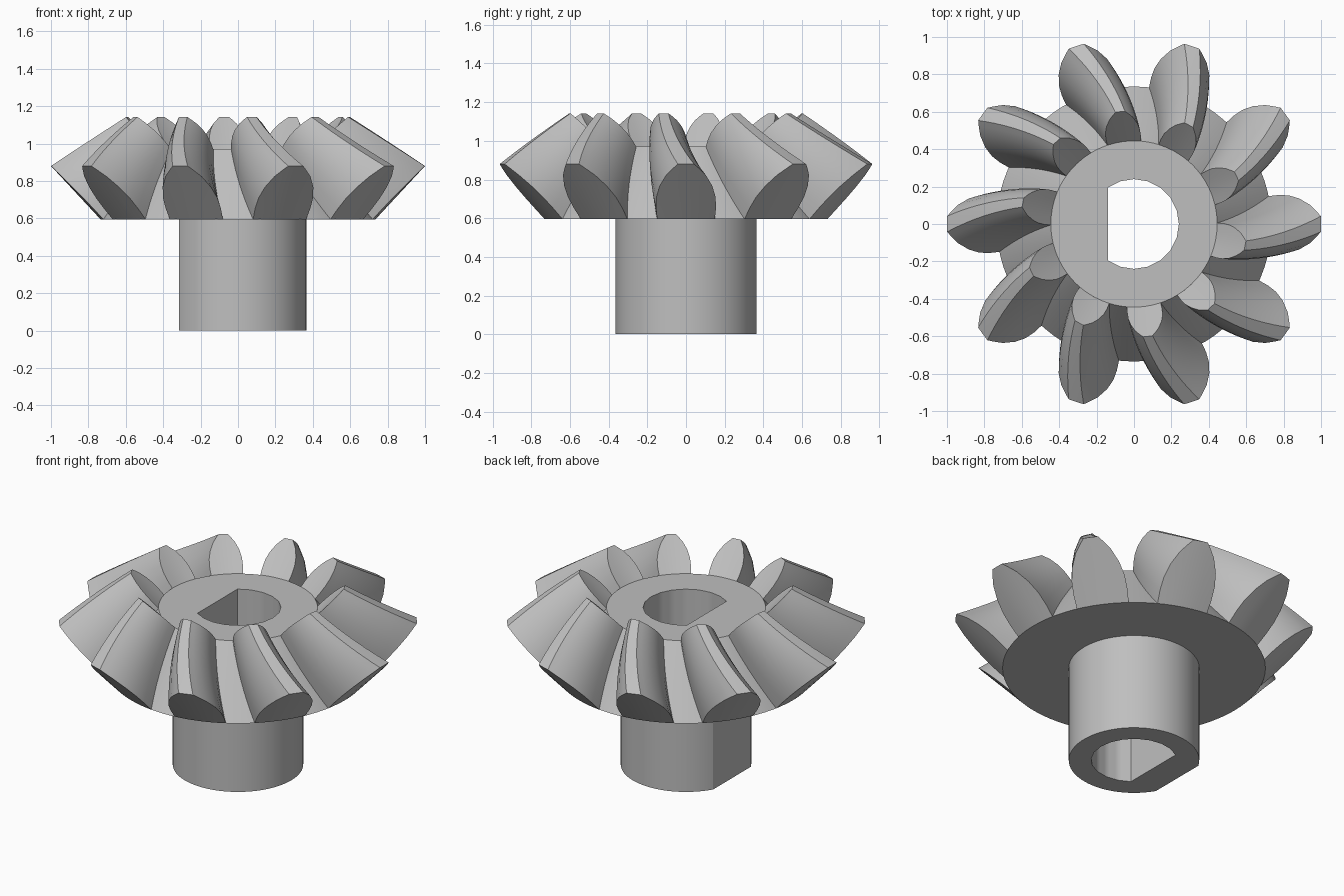
import bpy, bmesh
from math import sin, cos, pi, acos, radians, tau

cube = bpy.data.objects.get("Cube")
if cube:
    bpy.data.objects.remove(cube, do_unlink=True)

# One plain metal colour
steel = bpy.data.materials.new("steel_grey")
steel.use_nodes = True
GREY = (0.52, 0.52, 0.52, 1)
steel.diffuse_color = GREY
steel.node_tree.nodes["Principled BSDF"].inputs["Base Color"].default_value = GREY

TEETH = 10
APEX = 1.544          # height where the root and tip cones meet
INNER = 0.605         # size of the tooth's inner end against its outer end
TWIST = radians(-11)  # spiral from outer to inner end
ROOT_R, ROOT_Z = 0.735, 0.595
TIP_R, TIP_Z = 1.0, 0.88
BORE_R, BORE_FLAT, BORE_SIDES = 0.24, 0.14, 20
HUB_R, HUB_FLAT = 0.365, 0.315


def finish(bm, name):
    bmesh.ops.recalc_face_normals(bm, faces=bm.faces)
    mesh = bpy.data.meshes.new(name)
    bm.to_mesh(mesh)
    bm.free()
    mesh.materials.append(steel)
    return mesh


def add_object(mesh, name):
    obj = bpy.data.objects.new(name, mesh)
    bpy.context.collection.objects.link(obj)
    return obj


def flat_limit(r, flat, a):
    """Radius at angle a of a round cut off by a flat on the -x side."""
    return min(r, flat / -cos(a)) if cos(a) < -1e-6 else r


def bore(a):
    step = tau / BORE_SIDES
    r = BORE_R * cos(step / 2) / cos(a % step - step / 2)
    return flat_limit(r, BORE_FLAT, a)


def hub(a):
    return flat_limit(HUB_R, HUB_FLAT, a)


# Body: flatted hub, cone and D-shaped bore as one closed stack of rings
angles = {round(tau * i / 80, 5) for i in range(80)}
for r, flat in ((BORE_R, BORE_FLAT), (HUB_R, HUB_FLAT)):
    corner = acos(-flat / r)
    angles |= {corner, tau - corner}
angles = sorted(angles)

top_z = APEX - (APEX - ROOT_Z) * INNER
stack = [
    (bore, 0), (hub, 0), (hub, ROOT_Z),
    (lambda a: ROOT_R, ROOT_Z),
    (lambda a: ROOT_R * INNER, top_z),
    (bore, top_z),
]
bm = bmesh.new()
rings = [[bm.verts.new((f(a) * cos(a), f(a) * sin(a), z)) for a in angles]
         for f, z in stack]
for k, ring in enumerate(rings):
    nxt = rings[(k + 1) % len(rings)]
    for i in range(len(ring)):
        j = (i + 1) % len(ring)
        bm.faces.new((ring[i], ring[j], nxt[j], nxt[i]))
add_object(finish(bm, "gear_body"), "gear_body")

# Tooth: a rounded section (height share, half angle) swept to the apex
SECTION = [(0, 0.204), (0.2, 0.198), (0.4, 0.183), (0.6, 0.153),
           (0.8, 0.108), (0.92, 0.069), (1, 0.042)]
COLS = (-1, -0.5, 0, 0.5, 1)
STEPS = 10

bm = bmesh.new()
grid = []
for k in range(STEPS + 1):
    t = k / STEPS
    scale = 1 + (INNER - 1) * t
    layer = []
    for s, half in SECTION:
        r = (ROOT_R + (TIP_R - ROOT_R) * s) * scale
        z = APEX - (APEX - ROOT_Z - (TIP_Z - ROOT_Z) * s) * scale
        row = []
        for c in COLS:
            # only the skin of the tooth needs points
            skin = k in (0, STEPS) or abs(c) == 1 or s == 1
            a = TWIST * t + half * c
            row.append(bm.verts.new((r * cos(a), r * sin(a), z)) if skin else None)
        layer.append(row)
    grid.append(layer)

rows, cols = len(SECTION), len(COLS)
for layer in (grid[0], grid[-1]):                      # end faces
    for i in range(rows - 1):
        for j in range(cols - 1):
            bm.faces.new((layer[i][j], layer[i][j + 1],
                          layer[i + 1][j + 1], layer[i + 1][j]))
for a, b in zip(grid, grid[1:]):
    for j in (0, cols - 1):                            # flanks
        for i in range(rows - 1):
            bm.faces.new((a[i][j], a[i + 1][j], b[i + 1][j], b[i][j]))
    for j in range(cols - 1):                          # tip land
        bm.faces.new((a[-1][j], a[-1][j + 1], b[-1][j + 1], b[-1][j]))
tooth = finish(bm, "tooth")

for n in range(TEETH):
    add_object(tooth, f"tooth_{n + 1}").rotation_euler.z = tau * n / TEETH

# Smooth curved faces, keep real edges sharp
for obj in bpy.context.collection.objects:
    if obj.type == "MESH" and obj.name.startswith(("gear_body", "tooth")):
        obj.select_set(True)
        bpy.context.view_layer.objects.active = obj
bpy.ops.object.shade_smooth_by_angle(angle=radians(28))
